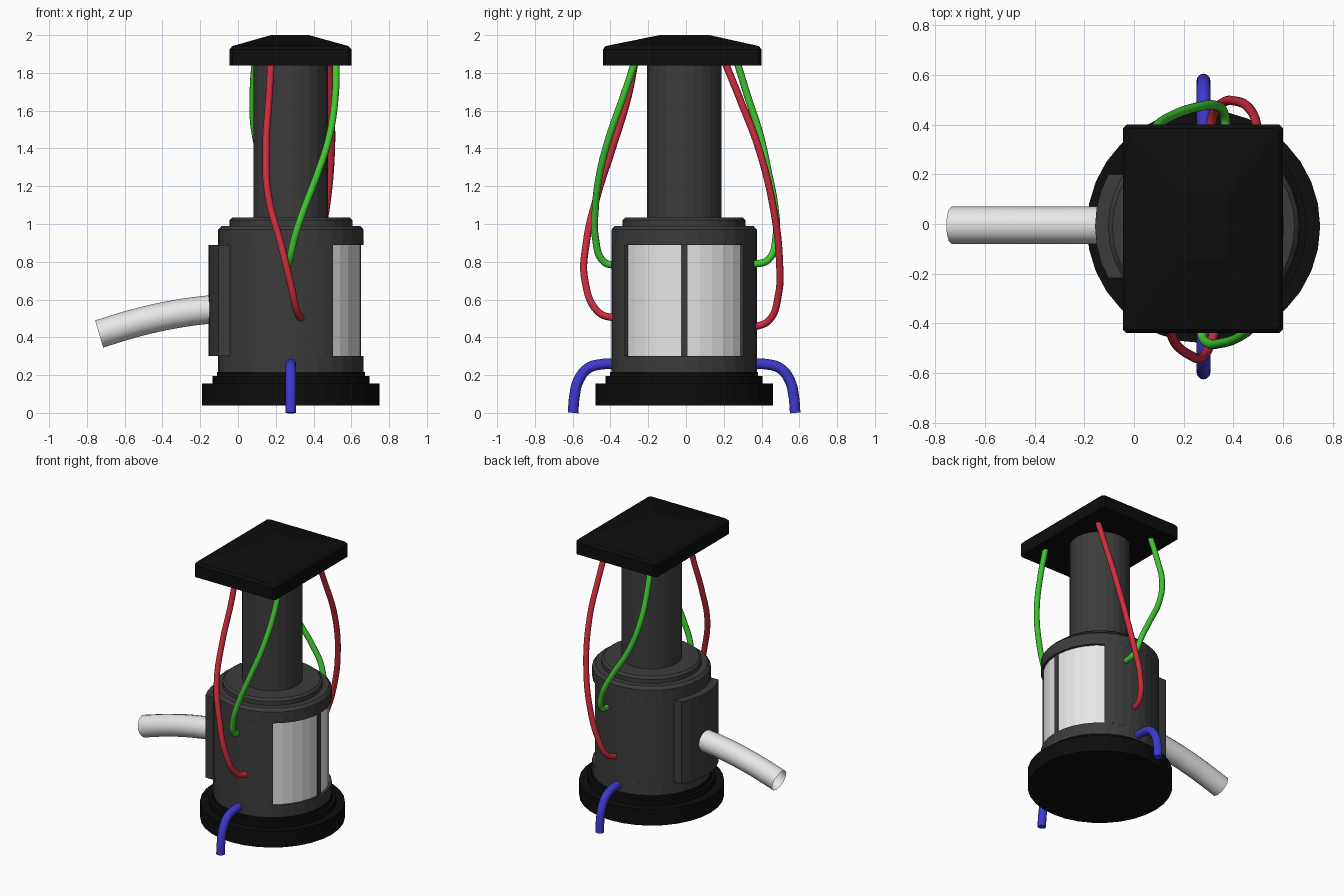
import bpy, bmesh, math

if "Cube" in bpy.data.objects:
    bpy.data.objects.remove(bpy.data.objects["Cube"])

CX, CY = 0.28, -0.01   # vertical axis of the machine
SIDES = 32


def material(name, rgb):
    m = bpy.data.materials.new(name)
    m.diffuse_color = (*rgb, 1)
    m.use_nodes = True
    m.node_tree.nodes["Principled BSDF"].inputs["Base Color"].default_value = m.diffuse_color
    return m


BLACK = material("black", (0.004, 0.004, 0.004))
GREY = material("dark grey", (0.045, 0.045, 0.045))
WHITE = material("white", (0.8, 0.8, 0.8))
RED = material("red", (0.62, 0.025, 0.05))
GREEN = material("green", (0.05, 0.58, 0.03))
BLUE = material("blue", (0.05, 0.04, 0.62))


def finish(name, bm, mat):
    bmesh.ops.recalc_face_normals(bm, faces=bm.faces)
    me = bpy.data.meshes.new(name)
    bm.to_mesh(me)
    bm.free()
    me.materials.append(mat)
    ob = bpy.data.objects.new(name, me)
    bpy.context.collection.objects.link(ob)
    return ob


def lathe(name, profile, mat, sides=SIDES):
    """Closed stack of rings (radius, z) around the main axis."""
    bm = bmesh.new()
    rings = []
    for r, z in profile:
        rings.append([bm.verts.new((CX + r * math.cos(2 * math.pi * i / sides),
                                    CY + r * math.sin(2 * math.pi * i / sides), z))
                      for i in range(sides)])
    for a, b in zip(rings, rings[1:]):
        for i in range(sides):
            j = (i + 1) % sides
            bm.faces.new((a[i], a[j], b[j], b[i]))
    bm.faces.new(rings[0])
    bm.faces.new(rings[-1])
    return finish(name, bm, mat)


def arc(r, a0, a1, n):
    return [(CX + r * math.cos(math.radians(a0 + (a1 - a0) * i / n)),
             CY + r * math.sin(math.radians(a0 + (a1 - a0) * i / n))) for i in range(n + 1)]


def strip_block(name, outer, inner, z0, z1, mat):
    """Solid between two matching outlines, from z0 to z1."""
    bm = bmesh.new()
    cols = [[bm.verts.new((*p, z)) for p, z in ((o, z0), (o, z1), (i, z1), (i, z0))]
            for o, i in zip(outer, inner)]
    for a, b in zip(cols, cols[1:]):
        for k in range(4):
            m = (k + 1) % 4
            bm.faces.new((a[k], a[m], b[m], b[k]))
    bm.faces.new(cols[0])
    bm.faces.new(cols[-1])
    return finish(name, bm, mat)


def tube(name, pts, radius, mat, caps=True):
    cu = bpy.data.curves.new(name, 'CURVE')
    cu.dimensions = '3D'
    cu.bevel_depth = radius
    cu.bevel_resolution = 4
    cu.resolution_u = 8
    cu.use_fill_caps = caps
    sp = cu.splines.new('BEZIER')
    sp.bezier_points.add(len(pts) - 1)
    for bp, p in zip(sp.bezier_points, pts):
        bp.co = p
        bp.handle_left_type = bp.handle_right_type = 'AUTO'
    cu.materials.append(mat)
    ob = bpy.data.objects.new(name, cu)
    bpy.context.collection.objects.link(ob)
    bpy.ops.object.select_all(action='DESELECT')
    ob.select_set(True)
    bpy.context.view_layer.objects.active = ob
    bpy.ops.object.convert(target='MESH')
    bpy.ops.object.shade_smooth_by_angle(angle=math.radians(40))


# stepped base
lathe("base", [(0.47, 0.04), (0.47, 0.155), (0.415, 0.155), (0.415, 0.195),
               (0.392, 0.195), (0.392, 0.216)], BLACK)

# body: lower and upper bands, with a wall that leaves the window opening
lathe("body_lower_band", [(0.385, 0.214), (0.385, 0.3)], GREY)
lathe("body_upper_band", [(0.385, 0.89), (0.385, 0.97), (0.367, 0.99), (0.325, 0.99),
                          (0.325, 1.02), (0.31, 1.035)], GREY)
WA = 54.5
strip_block("body_wall", arc(0.385, WA, 360 - WA, 28), arc(0.34, WA, 360 - WA, 28), 0.3, 0.89, GREY)

# recessed window panes and the bar between them
for side, a0, a1 in (("right", 2.5, WA + 1), ("left", -WA - 1, -2.5)):
    strip_block("window_pane_" + side, arc(0.367, a0, a1, 5), arc(0.33, a0, a1, 5), 0.295, 0.895, WHITE)
strip_block("window_bar", arc(0.372, -2.6, 2.6, 1), arc(0.33, -2.6, 2.6, 1), 0.295, 0.895, GREY)

# curved mounting plate behind the pipe, with parallel sides
outer = arc(0.437, 180 - 28.5, 180 + 28.5, 6)
strip_block("side_plate", outer, [(x + 0.075, y) for x, y in outer], 0.3, 0.89, GREY)

# column
lathe("column", [(0.197, 1.03), (0.197, 1.85)], GREY, 24)

# square cap with sloping top
bm = bmesh.new()
rings = []
for x0, x1, y0, y1, z in ((-0.045, 0.6, -0.44, 0.4, 1.84), (-0.045, 0.6, -0.44, 0.4, 1.925),
                          (-0.03, 0.585, -0.425, 0.385, 1.942), (0.175, 0.375, -0.14, 0.125, 2.0)):
    c = min(0.015, (x1 - x0) / 4)
    rings.append([bm.verts.new((x, y, z)) for x, y in (
        (x0 + c, y0), (x1 - c, y0), (x1, y0 + c), (x1, y1 - c),
        (x1 - c, y1), (x0 + c, y1), (x0, y1 - c), (x0, y0 + c))])
for a, b in zip(rings, rings[1:]):
    for i in range(8):
        bm.faces.new((a[i], a[(i + 1) % 8], b[(i + 1) % 8], b[i]))
bm.faces.new(rings[0])
bm.faces.new(rings[-1])
finish("cap", bm, BLACK)

# open outlet pipe
tube("outlet_pipe", [(-0.08, -0.005, 0.555), (-0.3, -0.005, 0.528), (-0.52, -0.005, 0.482),
                     (-0.735, -0.005, 0.418)], 0.075, WHITE, caps=False)

# blue drain hoses, mirrored front and back
for name, s in (("front", -1), ("back", 1)):
    tube("drain_hose_" + name, [(CX, CY + s * d, z) for d, z in (
        (0.34, 0.257), (0.44, 0.257), (0.51, 0.235), (0.56, 0.17), (0.58, 0.09), (0.588, 0.0))],
        0.028, BLUE)

# hanging cables
tube("red_cable_front", [(0.335, -0.37, 0.50), (0.315, -0.46, 0.53), (0.275, -0.535, 0.7),
                         (0.225, -0.528, 0.9), (0.16, -0.47, 1.15), (0.148, -0.39, 1.4),
                         (0.165, -0.305, 1.68), (0.175, -0.27, 1.86)], 0.019, RED)
tube("green_cable_front", [(0.268, -0.37, 0.78), (0.272, -0.435, 0.8), (0.3, -0.48, 0.93),
                           (0.35, -0.48, 1.08), (0.415, -0.46, 1.25), (0.48, -0.41, 1.45),
                           (0.515, -0.33, 1.68), (0.52, -0.27, 1.86)], 0.019, GREEN)
tube("red_cable_back", [(0.3, 0.35, 0.45), (0.32, 0.44, 0.49), (0.36, 0.49, 0.63),
                        (0.41, 0.495, 0.8), (0.465, 0.465, 1.07), (0.495, 0.385, 1.4),
                        (0.49, 0.29, 1.65), (0.48, 0.205, 1.86)], 0.019, RED)
tube("green_cable_back", [(0.37, 0.35, 0.785), (0.365, 0.435, 0.81), (0.33, 0.477, 0.94),
                          (0.26, 0.472, 1.08), (0.15, 0.435, 1.28), (0.09, 0.39, 1.48),
                          (0.08, 0.325, 1.68), (0.09, 0.27, 1.86)], 0.019, GREEN)
